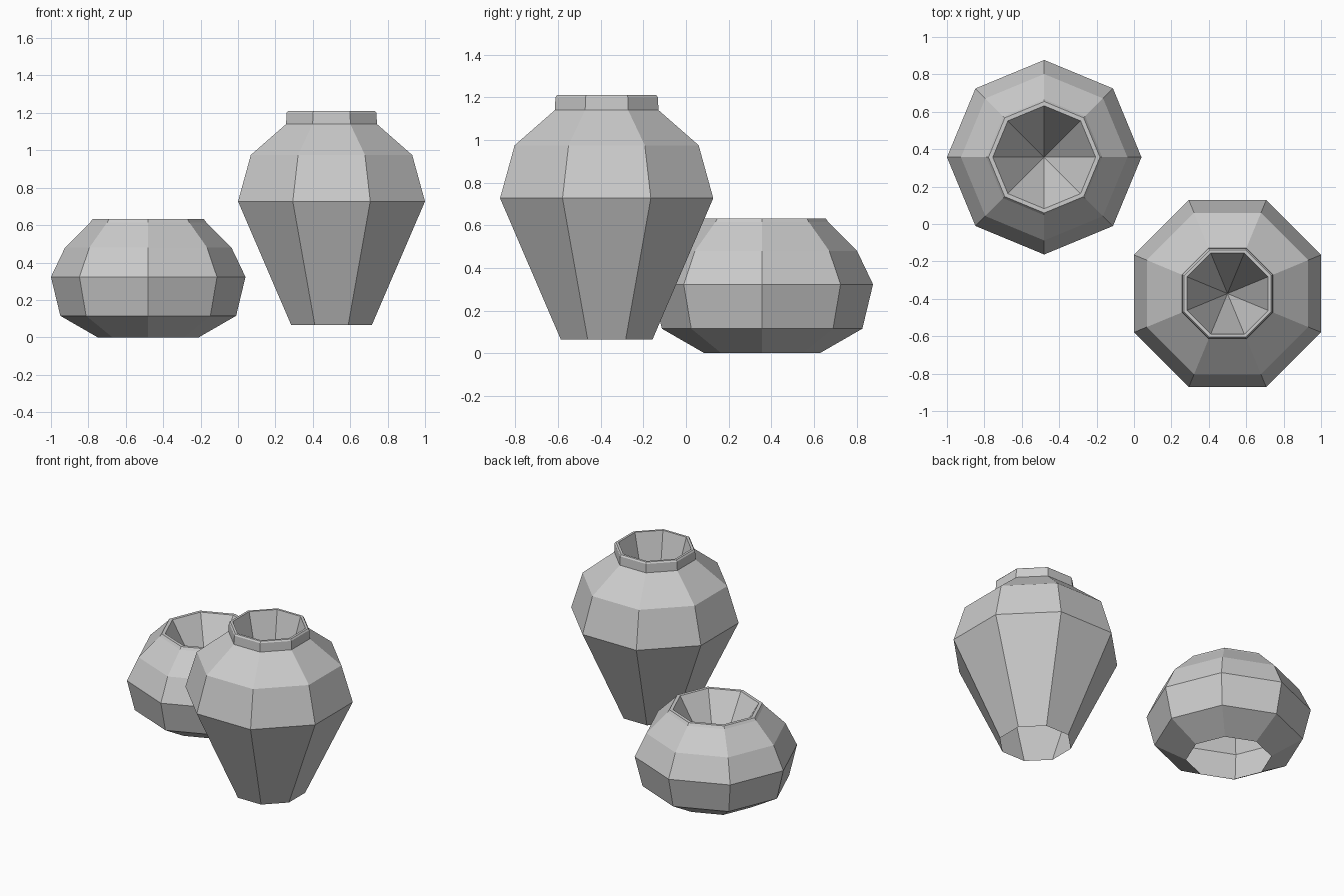
import bpy
import bmesh
import math

SIDES = 8

cube = bpy.data.objects.get("Cube")
if cube:
    bpy.data.objects.remove(cube, do_unlink=True)

# One plain grey clay for both pots
clay = bpy.data.materials.new("grey clay")
clay.use_nodes = True
grey = (0.6, 0.6, 0.6, 1.0)
clay.diffuse_color = grey
bsdf = next(n for n in clay.node_tree.nodes if n.type == 'BSDF_PRINCIPLED')
bsdf.inputs["Base Color"].default_value = grey
bsdf.inputs["Roughness"].default_value = 0.8


def make_pot(name, centre, turn, profile, hollow_z):
    """Turn a (radius, height) profile into a faceted pot, open below,
    with a hollow that tapers to a point under the mouth."""
    bm = bmesh.new()
    rings = []
    for radius, z in profile:
        ring = []
        for k in range(SIDES):
            a = turn + math.tau * k / SIDES
            ring.append(bm.verts.new((radius * math.cos(a), radius * math.sin(a), z)))
        rings.append(ring)
    # Outer wall and rim
    for low, high in zip(rings, rings[1:]):
        for k in range(SIDES):
            n = (k + 1) % SIDES
            bm.faces.new((low[k], low[n], high[n], high[k]))
    # Inner hollow
    tip = bm.verts.new((0, 0, hollow_z))
    mouth = rings[-1]
    for k in range(SIDES):
        bm.faces.new((mouth[k], mouth[(k + 1) % SIDES], tip))
    mesh = bpy.data.meshes.new(name)
    bm.to_mesh(mesh)
    bm.free()
    mesh.materials.append(clay)
    pot = bpy.data.objects.new(name, mesh)
    pot.location = (centre[0], centre[1], 0)
    bpy.context.collection.objects.link(pot)
    return pot


# Squat bowl-shaped pot, corners on the axes
make_pot("squat_pot", (-0.48, 0.357), 0.0,
         [(0.27, 0.0), (0.47, 0.115), (0.52, 0.323), (0.445, 0.48),
          (0.31, 0.615), (0.298, 0.632), (0.275, 0.632)], 0.18)

# Tall tapering jar with a short neck, flats on the axes
make_pot("tall_jar", (0.5, -0.372), math.pi / SIDES,
         [(0.233, 0.065), (0.541, 0.727), (0.467, 0.975), (0.263, 1.14),
          (0.26, 1.2), (0.252, 1.21), (0.235, 1.21)], 0.4)
